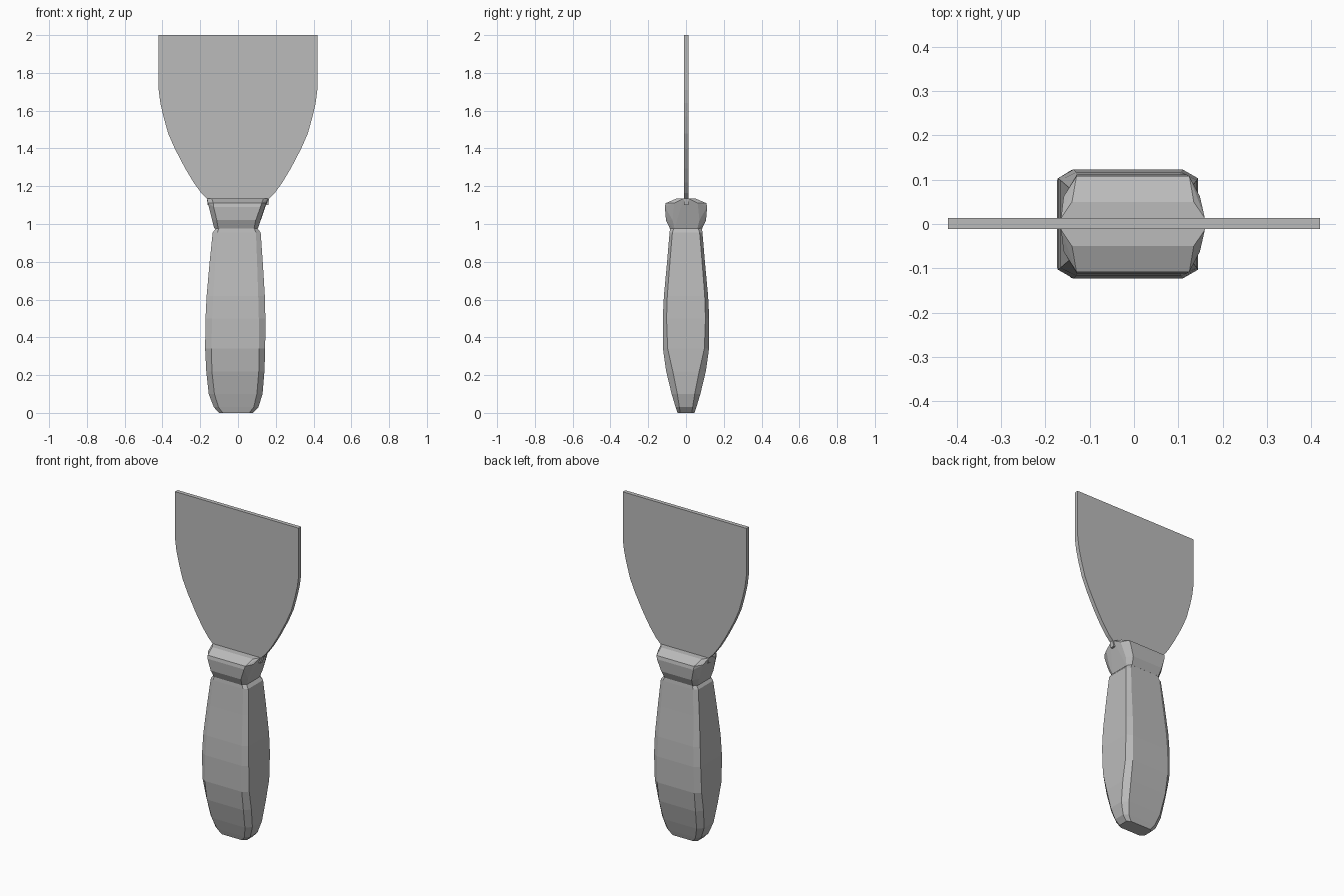
import bpy
import bmesh

cube = bpy.data.objects.get("Cube")
if cube:
    bpy.data.objects.remove(cube, do_unlink=True)

grey = bpy.data.materials.new("plain_grey")
grey.use_nodes = True
GREY = (0.5, 0.5, 0.5, 1)
grey.diffuse_color = GREY
grey.node_tree.nodes["Principled BSDF"].inputs["Base Color"].default_value = GREY


def finish(name, bm):
    bmesh.ops.recalc_face_normals(bm, faces=bm.faces)
    mesh = bpy.data.meshes.new(name)
    bm.to_mesh(mesh)
    bm.free()
    mesh.materials.append(grey)
    obj = bpy.data.objects.new(name, mesh)
    bpy.context.collection.objects.link(obj)
    return obj


def ring(bm, z, left, right, depth, cut_x, cut_y, drop=0):
    """Chamfered rectangle; drop lowers the front and back edges."""
    side = depth - cut_y
    corners = [(right, -side, z), (right, side, z),
               (right - cut_x, depth, z - drop), (left + cut_x, depth, z - drop),
               (left, side, z), (left, -side, z),
               (left + cut_x, -depth, z - drop), (right - cut_x, -depth, z - drop)]
    return [bm.verts.new(c) for c in corners]


# Handle: chamfered sections swelling towards the butt
bm = bmesh.new()
sections = [
    (0.00, -0.10, 0.08, 0.045, 0.02, 0.015),
    (0.03, -0.128, 0.108, 0.055, 0.025, 0.02),
    (0.10, -0.155, 0.13, 0.076, 0.03, 0.03),
    (0.22, -0.168, 0.14, 0.105, 0.03, 0.035),
    (0.34, -0.174, 0.144, 0.122, 0.033, 0.025),
    (0.50, -0.172, 0.145, 0.123, 0.035, 0.02),
    (0.62, -0.166, 0.142, 0.117, 0.035, 0.018),
    (0.80, -0.15, 0.131, 0.10, 0.03, 0.015),
    (0.955, -0.134, 0.12, 0.087, 0.025, 0.015),
    (0.98, -0.115, 0.10, 0.084, 0.015, 0.02),
]
rings = [ring(bm, *s) for s in sections]
for low, high in zip(rings, rings[1:]):
    for i in range(len(low)):
        j = (i + 1) % len(low)
        bm.faces.new((low[i], low[j], high[j], high[i]))
bm.faces.new(rings[0])
bm.faces.new(rings[-1])
finish("handle", bm)

# Collar: faceted block flaring up to the blade
bm = bmesh.new()
ring(bm, 0.975, -0.125, 0.105, 0.085, 0.02, 0.025)
ring(bm, 1.02, -0.137, 0.119, 0.106, 0.025, 0.035)
ring(bm, 1.11, -0.159, 0.149, 0.112, 0.03, 0.05, 0.02)
ring(bm, 1.135, -0.165, 0.16, 0.108, 0.035, 0.095, 0.025)
ring(bm, 1.135, -0.16, 0.155, 0.05, 0.02, 0.04)
hull = bmesh.ops.convex_hull(bm, input=bm.verts)
bmesh.ops.delete(bm, geom=[v for v in bm.verts if not v.link_faces], context='VERTS')
bmesh.ops.dissolve_limit(bm, angle_limit=0.03, verts=bm.verts, edges=bm.edges)
finish("collar", bm)

# Blade: thin symmetric plate with curved shoulders and a straight tip
half = [(0.16, 1.1), (0.165, 1.135), (0.195, 1.165), (0.235, 1.22), (0.28, 1.295),
        (0.335, 1.4), (0.37, 1.48), (0.395, 1.57), (0.411, 1.64), (0.42, 1.71), (0.42, 2.0)]
outline = half + [(-x, z) for x, z in reversed(half)]
bm = bmesh.new()
face = bm.faces.new([bm.verts.new((x, -0.011, z)) for x, z in outline])
out = bmesh.ops.extrude_face_region(bm, geom=[face])
bmesh.ops.translate(bm, vec=(0, 0.025, 0),
                    verts=[g for g in out["geom"] if isinstance(g, bmesh.types.BMVert)])
finish("blade", bm)
